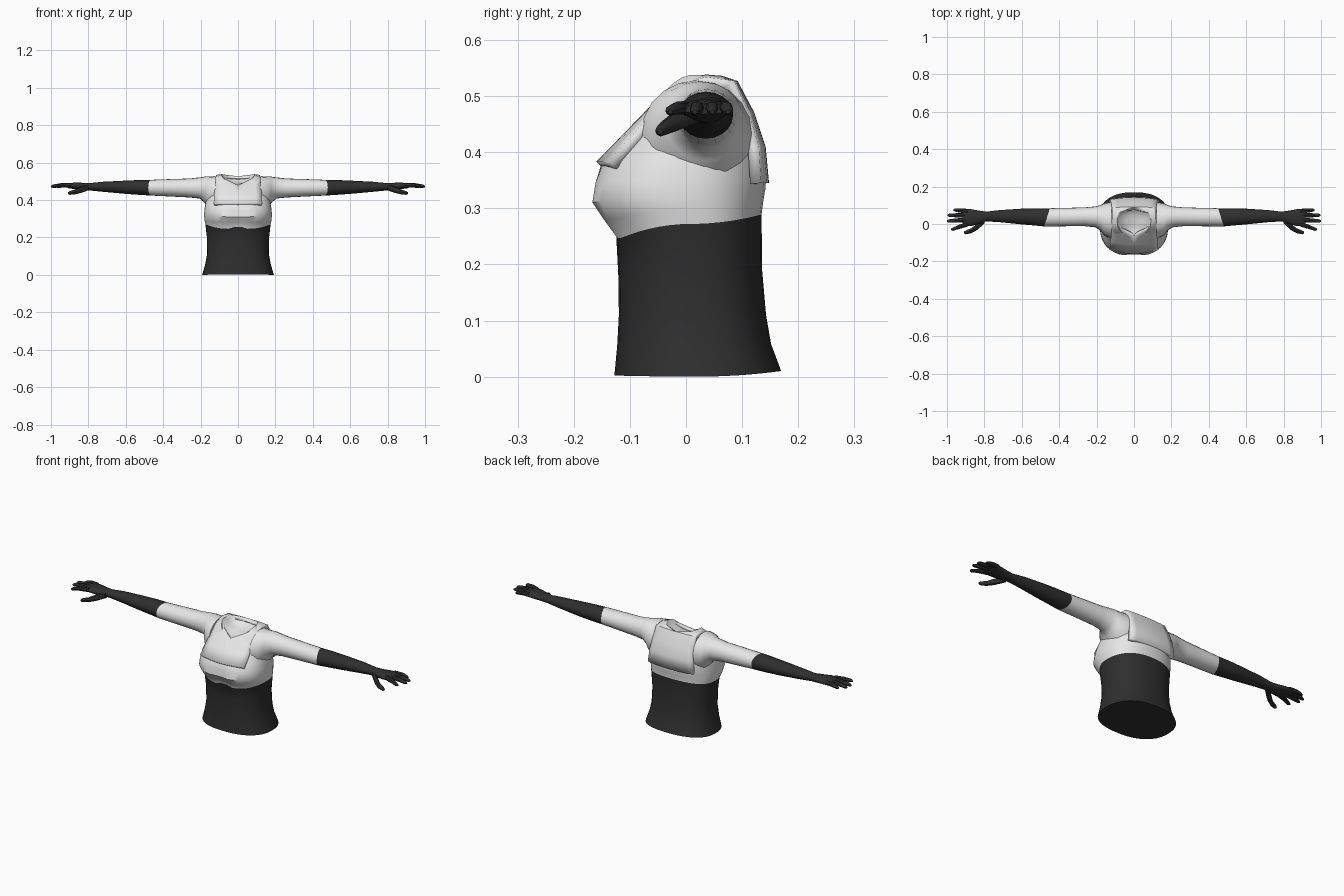
import bpy, bmesh, math

if "Cube" in bpy.data.objects:
    bpy.data.objects.remove(bpy.data.objects["Cube"])


def material(name, value):
    m = bpy.data.materials.new(name)
    m.diffuse_color = (value, value, value, 1)
    m.use_nodes = True
    m.node_tree.nodes["Principled BSDF"].inputs["Base Color"].default_value = m.diffuse_color
    return m


WHITE = material("white_cloth", 0.8)
DARK = material("dark_cloth", 0.028)


def finish(bm, name, mats, angle=40, recalc=True):
    if recalc:
        bmesh.ops.recalc_face_normals(bm, faces=bm.faces)
    me = bpy.data.meshes.new(name)
    bm.to_mesh(me)
    bm.free()
    ob = bpy.data.objects.new(name, me)
    bpy.context.collection.objects.link(ob)
    for m in mats:
        me.materials.append(m)
    bpy.ops.object.select_all(action='DESELECT')
    bpy.context.view_layer.objects.active = ob
    ob.select_set(True)
    bpy.ops.object.shade_smooth_by_angle(angle=math.radians(angle))
    return ob


def mirror(ob):
    mod = ob.modifiers.new("mirror", 'MIRROR')
    mod.merge_threshold = 0.0005
    return ob


def loft(bm, rings, mat_of_band=lambda i: 0, cap_start=True, cap_end=True):
    loops = [[bm.verts.new(p) for p in ring] for ring in rings]
    n = len(loops[0])
    for i in range(len(loops) - 1):
        for j in range(n):
            k = (j + 1) % n
            f = bm.faces.new((loops[i][j], loops[i][k], loops[i + 1][k], loops[i + 1][j]))
            f.material_index = mat_of_band(i)
    if cap_start:
        bm.faces.new(loops[0]).material_index = mat_of_band(0)
    if cap_end:
        bm.faces.new(loops[-1]).material_index = mat_of_band(len(loops) - 2)


def power(v, e):
    return math.copysign(abs(v) ** e, v)


def torso_ring(hx, yf, yb, zf, zs, zb, cleft=0.0, lift=0.0, n=2.35, seg=40):
    pts = []
    for j in range(seg):
        a = 2 * math.pi * (j + 0.5) / seg
        c, s = power(math.cos(a), 2 / n), power(math.sin(a), 2 / n)
        x = hx * c
        y = (yf + yb) / 2 + (yb - yf) / 2 * s
        z = zs + ((zb if s > 0 else zf) - zs) * s * s
        if s < 0:
            bump = math.exp(-(x / 0.035) ** 2)
            y += cleft * bump
            z += lift * bump
        pts.append((x, y, z))
    return pts


# Torso: half width, front y, back y, then front, side and back heights
torso = [
    (.192, -.128, .170, .002, .000, .010),
    (.176, -.123, .152, .055, .055, .058),
    (.166, -.120, .143, .110, .110, .110),
    (.165, -.121, .136, .180, .185, .190),
    (.175, -.125, .135, .243, .272, .289, 0, .018),
    (.180, -.150, .138, .277, .295, .312, .012, .006),
    (.182, -.172, .142, .310, .320, .335, .014),
    (.180, -.166, .143, .345, .350, .360, .010),
    (.174, -.150, .140, .383, .385, .390),
    (.158, -.104, .128, .425, .450, .435),
    (.130, -.076, .104, .460, .518, .490),
    (.090, -.060, .088, .476, .538, .525),
    (.075, -.050, .078, .472, .515, .510),
    (.035, -.015, .045, .480, .490, .494),
]
bm = bmesh.new()
loft(bm, [torso_ring(*r) for r in torso], lambda i: 1 if i < 4 else 0)
finish(bm, "torso", [WHITE, DARK])

# Vest panel: front plate, shoulder straps and back plate in one strip
vest = [
    (-.160, .383, 0, .130, .022), (-.112, .432, 0, .128, .018),
    (-.066, .480, 0, .122, .012), (-.030, .515, .066, .118, 0),
    (.005, .535, .086, .118, 0), (.035, .544, .088, .118, 0),
    (.065, .540, .074, .118, 0), (.092, .527, 0, .118, -.006),
    (.122, .470, 0, .122, -.010), (.142, .410, 0, .128, -.012),
    (.148, .345, 0, .135, -.014),
]
bm = bmesh.new()
COLS = 5
rows = []
for y, z, xi, xo, bend in vest:
    row = []
    for c in range(COLS):
        x = xi + (xo - xi) * c / (COLS - 1)
        t = (x / xo) ** 2
        drop = .010 * t if bend == 0 else 0
        row.append(bm.verts.new((x, y + bend * t, z - drop)))
    rows.append(row)
for a, b in zip(rows, rows[1:]):
    for c in range(COLS - 1):
        bm.faces.new((a[c], a[c + 1], b[c + 1], b[c]))
ob = mirror(finish(bm, "vest_panel", [WHITE], recalc=False))
sol = ob.modifiers.new("thickness", 'SOLIDIFY')
sol.thickness = 0.02
sol.offset = -1


def arm_ring(x, y0, y1, z0, z1, slant=0.0, seg=20):
    pts = []
    for j in range(seg):
        a = 2 * math.pi * j / seg
        c, s = math.cos(a), math.sin(a)
        pts.append((x - slant * c, (y0 + y1) / 2 + (y1 - y0) / 2 * c,
                    (z0 + z1) / 2 + (z1 - z0) / 2 * s))
    return pts


# Arms: x, y range, z range, slant of the ring
cuff = (.465, -.013, .084, .424, .508, .015)
sleeve = [
    (.120, -.080, .118, .335, .528), (.160, -.062, .110, .352, .526),
    (.178, -.036, .102, .385, .525), (.205, -.018, .094, .408, .521),
    (.260, -.012, .089, .414, .515), (.360, -.012, .086, .419, .512), cuff,
]
forearm = [
    cuff, (.530, -.008, .084, .428, .507), (.600, -.002, .082, .433, .504),
    (.720, .010, .074, .444, .498), (.790, .014, .066, .451, .491),
    (.825, .002, .071, .453, .492), (.870, -.011, .079, .458, .494),
    (.905, -.013, .082, .463, .490), (.918, -.008, .078, .468, .486),
]
bm = bmesh.new()
loft(bm, [arm_ring(*r) for r in sleeve])
mirror(finish(bm, "sleeve", [WHITE]))
bm = bmesh.new()
loft(bm, [arm_ring(*r) for r in forearm])
mirror(finish(bm, "forearm_and_palm", [DARK]))


def finger(name, path):
    # path holds x, y, z and radius at each joint
    bm = bmesh.new()
    loft(bm, [arm_ring(x, y - r, y + r, z - r, z + r, 0, 8) for x, y, z, r in path])
    mirror(finish(bm, name, [DARK]))


# Fingers fan out from the palm edge
fingers = [("index_finger", -.002, -.028, .978), ("middle_finger", .022, .016, 1.0),
           ("ring_finger", .046, .047, .997), ("little_finger", .069, .075, .966)]
for name, y0, y1, tip in fingers:
    finger(name, [(.890, y0, .479, .012),
                  (.890 + (tip - .890) * .5, (y0 + y1) / 2, .479, .0115),
                  (tip - .010, y1, .474, .009),
                  (tip, y1, .472, .004)])
finger("thumb", [(.800, .018, .468, .016), (.840, -.016, .455, .017),
                 (.870, -.036, .444, .013), (.900, -.045, .438, .010),
                 (.908, -.046, .437, .005)])
